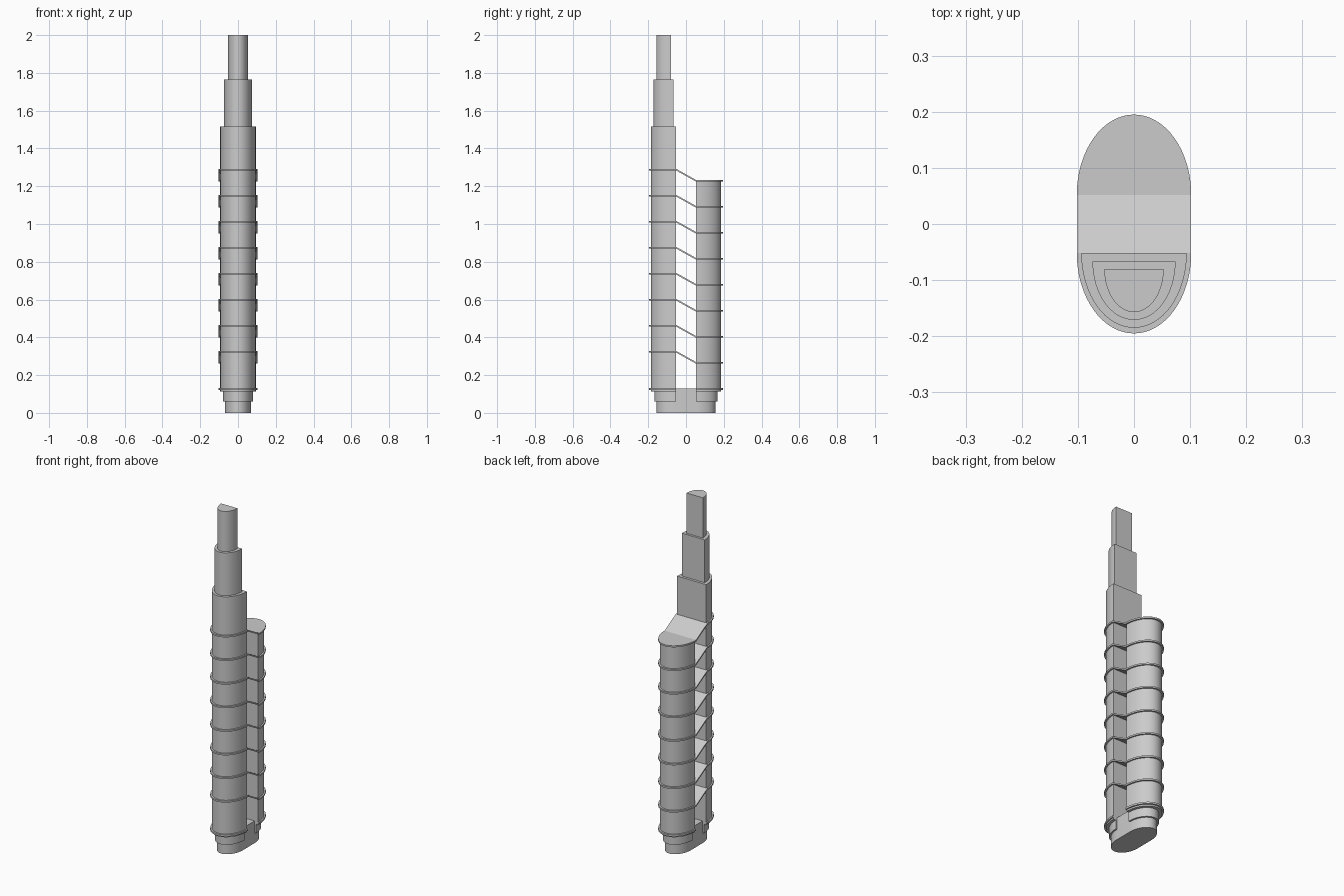
import bpy, bmesh, math
from mathutils import Vector

if "Cube" in bpy.data.objects:
    bpy.data.objects.remove(bpy.data.objects["Cube"])

FLAT = 0.052   # distance of the inner flat tower faces from the middle
SEG = 32


def half_ellipse(rx, ry, flat, side):
    """Points of a D outline; side -1 is the front, 1 the back."""
    return [(rx * math.cos(math.pi * i / SEG),
             side * (flat + ry * math.sin(math.pi * i / SEG)))
            for i in range(SEG + 1)]


def finish(name, bm):
    bmesh.ops.recalc_face_normals(bm, faces=bm.faces[:])
    mesh = bpy.data.meshes.new(name)
    bm.to_mesh(mesh)
    bm.free()
    ob = bpy.data.objects.new(name, mesh)
    bpy.context.collection.objects.link(ob)
    bpy.ops.object.select_all(action='DESELECT')
    ob.select_set(True)
    bpy.context.view_layer.objects.active = ob
    bpy.ops.object.shade_smooth_by_angle(angle=math.radians(25))
    return ob


def extrude_up(bm, height):
    ext = bmesh.ops.extrude_face_region(bm, geom=bm.faces[:])
    verts = [g for g in ext["geom"] if isinstance(g, bmesh.types.BMVert)]
    bmesh.ops.translate(bm, verts=verts, vec=Vector((0, 0, height)))


def d_prism(name, rx, ry, flat, side, z0, z1):
    bm = bmesh.new()
    bm.faces.new([bm.verts.new((x, y, z0)) for x, y in half_ellipse(rx, ry, flat, side)])
    extrude_up(bm, z1 - z0)
    return finish(name, bm)


def long_plate(name, rx, ry, z_front, z_back, thick):
    """Round-ended plate whose middle strip slopes between two levels."""
    bm = bmesh.new()
    front, back = [[bm.verts.new((x, y, z)) for x, y in half_ellipse(rx, ry, FLAT, s)]
                   for s, z in ((-1, z_front), (1, z_back))]
    bm.faces.new(front[::-1])
    bm.faces.new(back)
    bm.faces.new((front[0], back[0], back[-1], front[-1]))
    bmesh.ops.recalc_face_normals(bm, faces=bm.faces[:])
    extrude_up(bm, thick)
    return finish(name, bm)


# Base core joining both towers
long_plate("base_core", 0.070, 0.103, 0, 0, 0.13)

# Towers, collars and bottom rims
for label, side, top in (("front", -1, 1.515), ("back", 1, 1.225)):
    d_prism(label + "_collar", 0.079, 0.114, FLAT, side, 0.06, 0.112)
    d_prism(label + "_tower", 0.094, 0.133, FLAT, side, 0.112, top)
    d_prism(label + "_bottom_rim", 0.102, 0.143, FLAT, side, 0.121, 0.131)

# Stepped upper tiers of the front tower
d_prism("middle_tier", 0.074, 0.104, 0.067, -1, 1.515, 1.765)
d_prism("top_tier", 0.053, 0.077, 0.080, -1, 1.765, 2.0)

# Repeating floor plates with sloping links between the towers
for i in range(8):
    z = 0.319 + i * 0.1377
    long_plate(f"floor_plate_{i + 1}", 0.102, 0.143, z, z - 0.058, 0.009)
